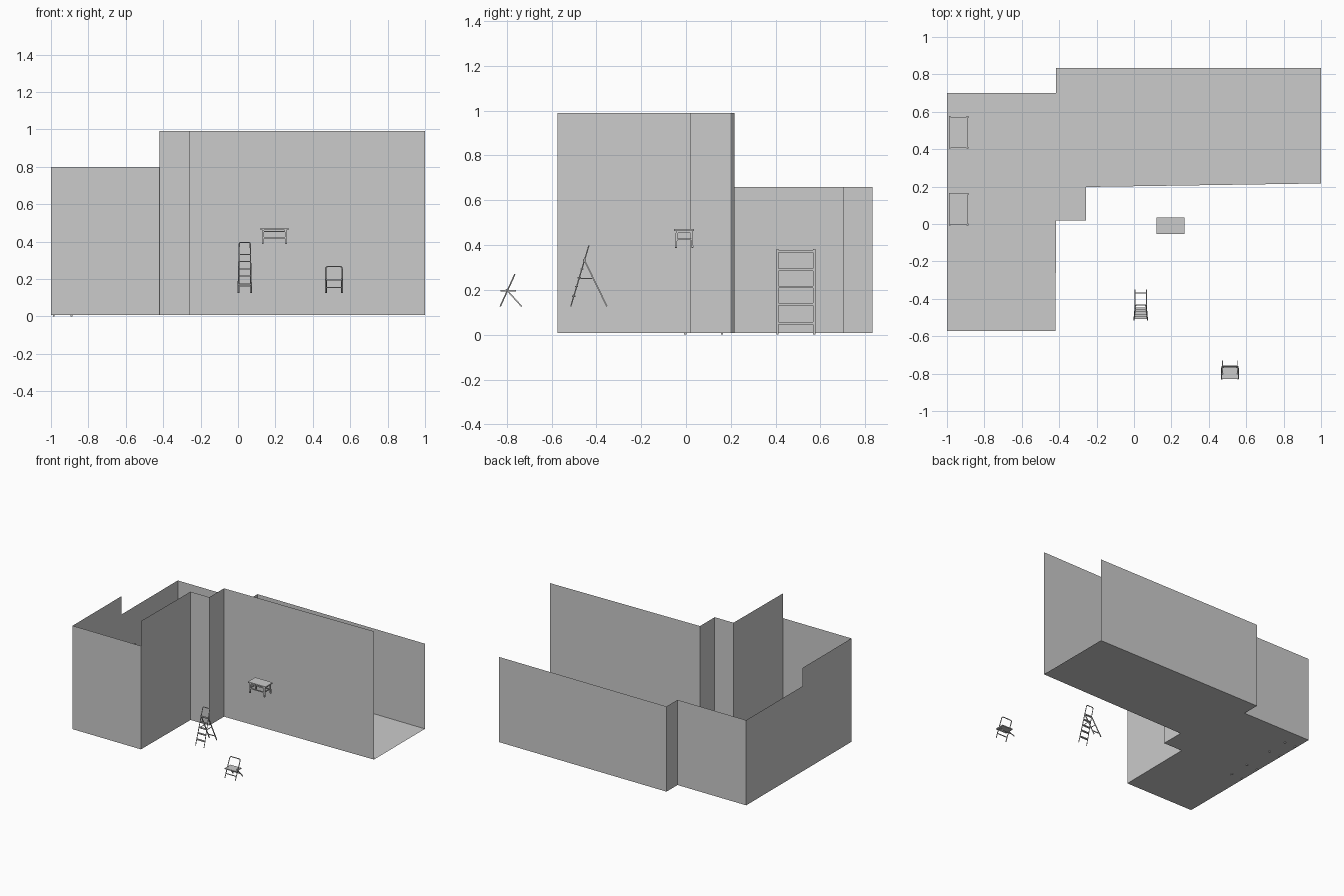
import bpy, bmesh
from mathutils import Vector

if "Cube" in bpy.data.objects:
    bpy.data.objects.remove(bpy.data.objects["Cube"])

FLOOR = 0.008


def mesh_object(name, bm):
    me = bpy.data.meshes.new(name)
    bm.to_mesh(me)
    bm.free()
    ob = bpy.data.objects.new(name, me)
    bpy.context.collection.objects.link(ob)
    return ob


def box(name, x0, x1, y0, y1, z0, z1):
    bm = bmesh.new()
    bmesh.ops.create_cube(bm, size=1)
    for v in bm.verts:
        v.co = ((x0 + x1) / 2 + v.co.x * (x1 - x0),
                (y0 + y1) / 2 + v.co.y * (y1 - y0),
                (z0 + z1) / 2 + v.co.z * (z1 - z0))
    return mesh_object(name, bm)


def bar(name, a, b, w, d):
    """Rectangular bar from a to b, w wide and d deep."""
    a, b = Vector(a), Vector(b)
    t = (b - a).normalized()
    u = t.cross(Vector((0, 1, 0)))
    if u.length < 0.01:
        u = t.cross(Vector((0, 0, 1)))
    u.normalize()
    v = t.cross(u)
    bm = bmesh.new()
    rings = [[bm.verts.new(p + u * w / 2 * i + v * d / 2 * j)
              for i, j in ((-1, -1), (1, -1), (1, 1), (-1, 1))] for p in (a, b)]
    for k in range(4):
        m = (k + 1) % 4
        bm.faces.new((rings[0][k], rings[0][m], rings[1][m], rings[1][k]))
    bm.faces.new(rings[0][::-1])
    bm.faces.new(rings[1])
    bmesh.ops.recalc_face_normals(bm, faces=bm.faces)
    return mesh_object(name, bm)


def tube(name, pts, r, round_r=0.0):
    """Round tube along a path, inner corners rounded."""
    pts = [Vector(p) for p in pts]
    path = [pts[0]]
    for p, q, s in zip(pts, pts[1:], pts[2:]):
        a = q + (p - q).normalized() * round_r
        b = q + (s - q).normalized() * round_r
        path += [(1 - t) ** 2 * a + 2 * t * (1 - t) * q + t * t * b
                 for t in (0, 0.25, 0.5, 0.75, 1)]
    path.append(pts[-1])
    cu = bpy.data.curves.new(name, 'CURVE')
    cu.dimensions = '3D'
    cu.bevel_depth = r
    cu.bevel_resolution = 1
    cu.use_fill_caps = True
    sp = cu.splines.new('POLY')
    sp.points.add(len(path) - 1)
    for k, p in enumerate(path):
        sp.points[k].co = (*p, 1)
    tmp = bpy.data.objects.new(name + "_path", cu)
    bpy.context.collection.objects.link(tmp)
    me = bpy.data.meshes.new_from_object(tmp.evaluated_get(bpy.context.evaluated_depsgraph_get()))
    bpy.data.objects.remove(tmp)
    ob = bpy.data.objects.new(name, me)
    bpy.context.collection.objects.link(ob)
    return ob


# Room: floor outline, each corner with the height of the wall that follows it
outline = [(-1, 0.70, 0.66), (-1, 0.02, 0.80), (-1, -0.573, 0.80), (-0.421, -0.573, 0.99),
           (-0.416, 0.02, 0.99), (-0.257, 0.02, 0.99), (-0.257, 0.198, 0.99), (1, 0.217, 0),
           (1, 0.833, 0.66), (-0.418, 0.833, 0.66), (-0.418, 0.70, 0.66)]
bm = bmesh.new()
bm.faces.new([bm.verts.new((x, y, FLOOR)) for x, y, h in outline])
mesh_object("floor", bm)
bm = bmesh.new()
for (x0, y0, h), (x1, y1, _) in zip(outline, outline[1:] + outline[:1]):
    if h:  # the right end stays open
        bm.faces.new([bm.verts.new(c) for c in
                      ((x0, y0, FLOOR), (x1, y1, FLOOR), (x1, y1, h), (x0, y0, h))])
mesh_object("walls", bm)

# Two shelf units along the left wall
for n, y0 in enumerate((-0.008, 0.403)):
    x0, x1, y1 = -0.99, -0.886, y0 + 0.174
    for x in (x0, x1 - 0.010):
        for y in (y0, y1 - 0.010):
            box(f"shelf_post_{n}", x, x + 0.010, y, y + 0.010, 0, 0.383)
    for z in (0.051, 0.136, 0.213, 0.29, 0.372):
        box(f"shelf_board_{n}", x0 + 0.004, x1 - 0.004, y0 + 0.004, y1 - 0.004,
            z - 0.005, z + 0.005)

# Step ladder: sloping front hoop, treads, rear legs and side braces
foot, head = Vector((0.036, -0.514, 0.127)), Vector((0.036, -0.434, 0.396))
tube("ladder_front_hoop", [foot + Vector((-0.036, 0, 0)), head + Vector((-0.029, 0, 0)),
                           head + Vector((0.029, 0, 0)), foot + Vector((0.036, 0, 0))], 0.003, 0.008)
for z in (0.172, 0.215, 0.254, 0.293, 0.33):
    c = foot.lerp(head, (z - foot.z) / (head.z - foot.z))
    hw = 0.034 - (z - 0.127) * 0.02
    box("ladder_tread", c.x - hw, c.x + hw, c.y - 0.007, c.y + 0.007, z - 0.003, z + 0.003)
for s in (-1, 1):
    x = 0.036 + s * 0.031
    bar("ladder_rear_leg", (x, -0.456, 0.338), (x, -0.353, 0.127), 0.005, 0.006)
    bar("ladder_brace", (x, -0.478, 0.25), (x, -0.413, 0.25), 0.003, 0.004)
bar("ladder_rear_rail", (0.005, -0.37, 0.162), (0.067, -0.37, 0.162), 0.005, 0.005)

# Folding chair: crossed leg hoops, seat and rails
xl, xr = 0.469, 0.557
tube("chair_back_hoop", [(xl, -0.829, 0.126), (xl, -0.765, 0.267), (xr, -0.765, 0.267),
                         (xr, -0.829, 0.126)], 0.0035, 0.014)
for x in (xl + 0.005, xr - 0.005):
    bar("chair_rear_leg", (x, -0.803, 0.203), (x, -0.733, 0.126), 0.005, 0.006)
box("chair_seat", xl - 0.002, xr + 0.002, -0.828, -0.758, 0.192, 0.199)
bar("chair_front_rail", (xl, -0.816, 0.155), (xr, -0.816, 0.155), 0.005, 0.005)
bar("chair_rear_rail", (xl + 0.005, -0.76, 0.155), (xr - 0.005, -0.76, 0.155), 0.005, 0.005)

# Workbench: top, splayed legs, apron and lower stretchers
cx, cy = 0.195, -0.0085
box("table_top", cx - 0.074, cx + 0.074, cy - 0.044, cy + 0.044, 0.463, 0.472)
for s in (-1, 1):
    for t in (-1, 1):
        bar("table_leg", (cx + s * 0.059, cy + t * 0.032, 0.465),
            (cx + s * 0.062, cy + t * 0.037, 0.388), 0.009, 0.009)
    for z, h in ((0.458, 0.010), (0.425, 0.007)):
        bar("table_end_rail", (cx + s * 0.06, cy - 0.033, z), (cx + s * 0.06, cy + 0.033, z), 0.006, h)
        bar("table_side_rail", (cx - 0.06, cy + s * 0.033, z - 0.004),
            (cx + 0.06, cy + s * 0.033, z - 0.004), 0.007, 0.006)
